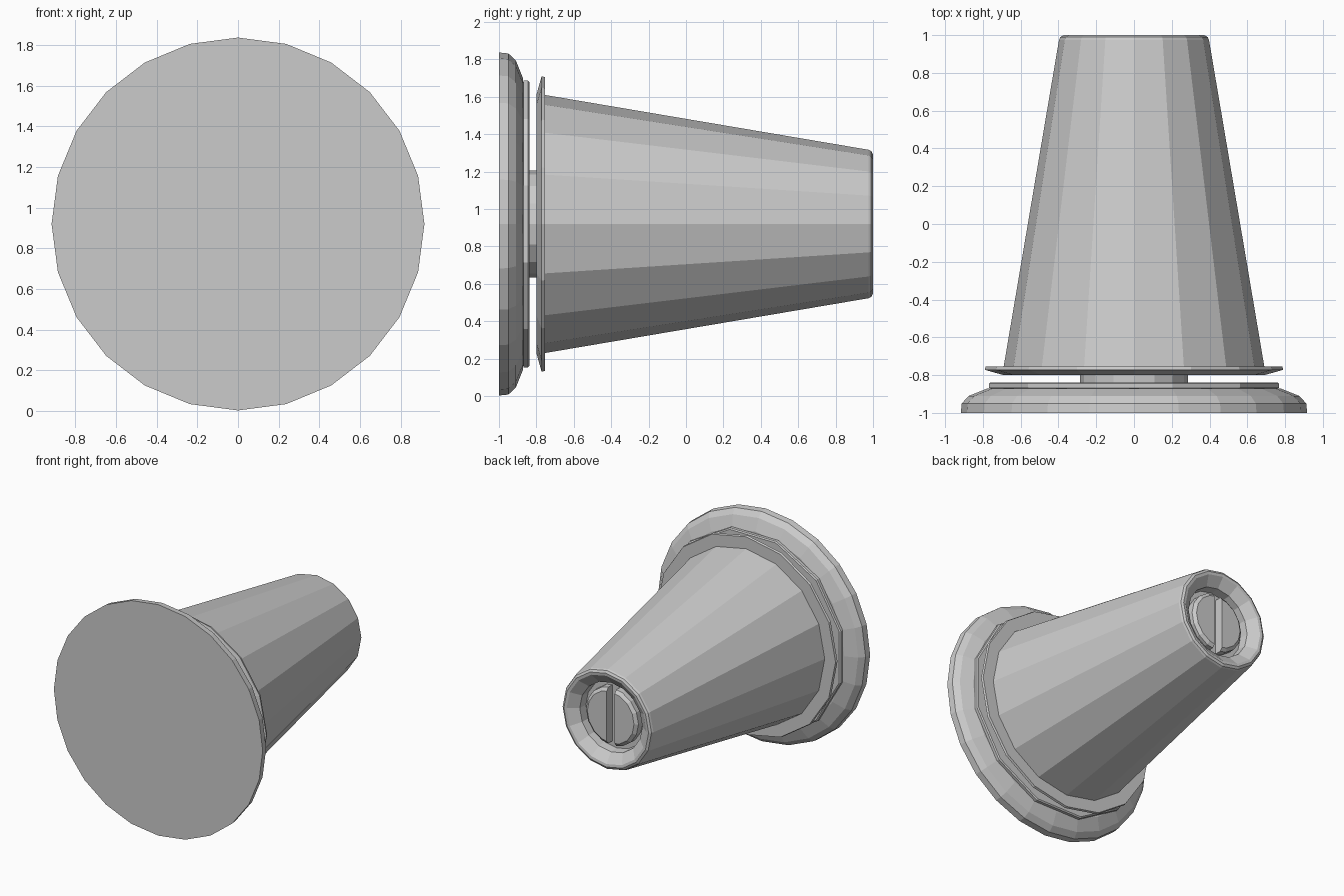
import bpy, bmesh
from math import cos, sin, radians, tau

if "Cube" in bpy.data.objects:
    bpy.data.objects.remove(bpy.data.objects["Cube"])

ZC = 0.92  # height of the turning axis


def lathe(name, profile, sides, turn=0.0, keep_side=0, cut=0.0):
    """Turn (radius, y) points round the y axis, closing both ends.
    keep_side +1/-1 keeps only the part beyond x = +/-cut."""
    bm = bmesh.new()
    rings = []
    for r, y in profile:
        rings.append([bm.verts.new((r * cos(turn + tau * i / sides), y,
                                    r * sin(turn + tau * i / sides)))
                      for i in range(sides)])
    for a, b in zip(rings, rings[1:]):
        for i in range(sides):
            j = (i + 1) % sides
            bm.faces.new((a[i], a[j], b[j], b[i]))
    bm.faces.new(rings[0])
    bm.faces.new(rings[-1])
    if keep_side:
        geom = bm.verts[:] + bm.edges[:] + bm.faces[:]
        res = bmesh.ops.bisect_plane(bm, geom=geom, plane_co=(keep_side * cut, 0, 0),
                                     plane_no=(keep_side, 0, 0), clear_inner=True)
        edges = [e for e in res["geom_cut"] if isinstance(e, bmesh.types.BMEdge)]
        bmesh.ops.contextual_create(bm, geom=edges)
    bmesh.ops.recalc_face_normals(bm, faces=bm.faces[:])
    me = bpy.data.meshes.new(name)
    bm.to_mesh(me)
    bm.free()
    ob = bpy.data.objects.new(name, me)
    ob.location.z = ZC
    bpy.context.collection.objects.link(ob)
    return ob


# Rounded base plate
lathe("base_plate", [(0.917, -1.0), (0.912, -0.95), (0.875, -0.91), (0.78, -0.872)], 24)

# Thin washer, turned so its flats face up and sideways
lathe("washer", [(0.77, -0.875), (0.795, -0.868), (0.795, -0.845), (0.785, -0.838)],
      12, radians(15))

# Short neck between washer and knob
lathe("neck", [(0.287, -0.85), (0.287, -0.79)], 16)

# Knob: dished flange, tapered body, rounded rim and recessed end
lathe("knob_body", [(0.69, -0.80), (0.79, -0.772), (0.785, -0.755), (0.69, -0.755),
                    (0.397, 0.975), (0.39, 0.99), (0.372, 1.0), (0.35, 0.997),
                    (0.275, 0.94), (0.27, 0.87)], 16)

# Slotted screw head: two halves either side of a vertical groove
screw = [(0.23, 0.865), (0.23, 0.925), (0.205, 0.945)]
for side, label in ((-1, "left"), (1, "right")):
    lathe("screw_head_" + label, screw, 16, 0.0, side, 0.035)
